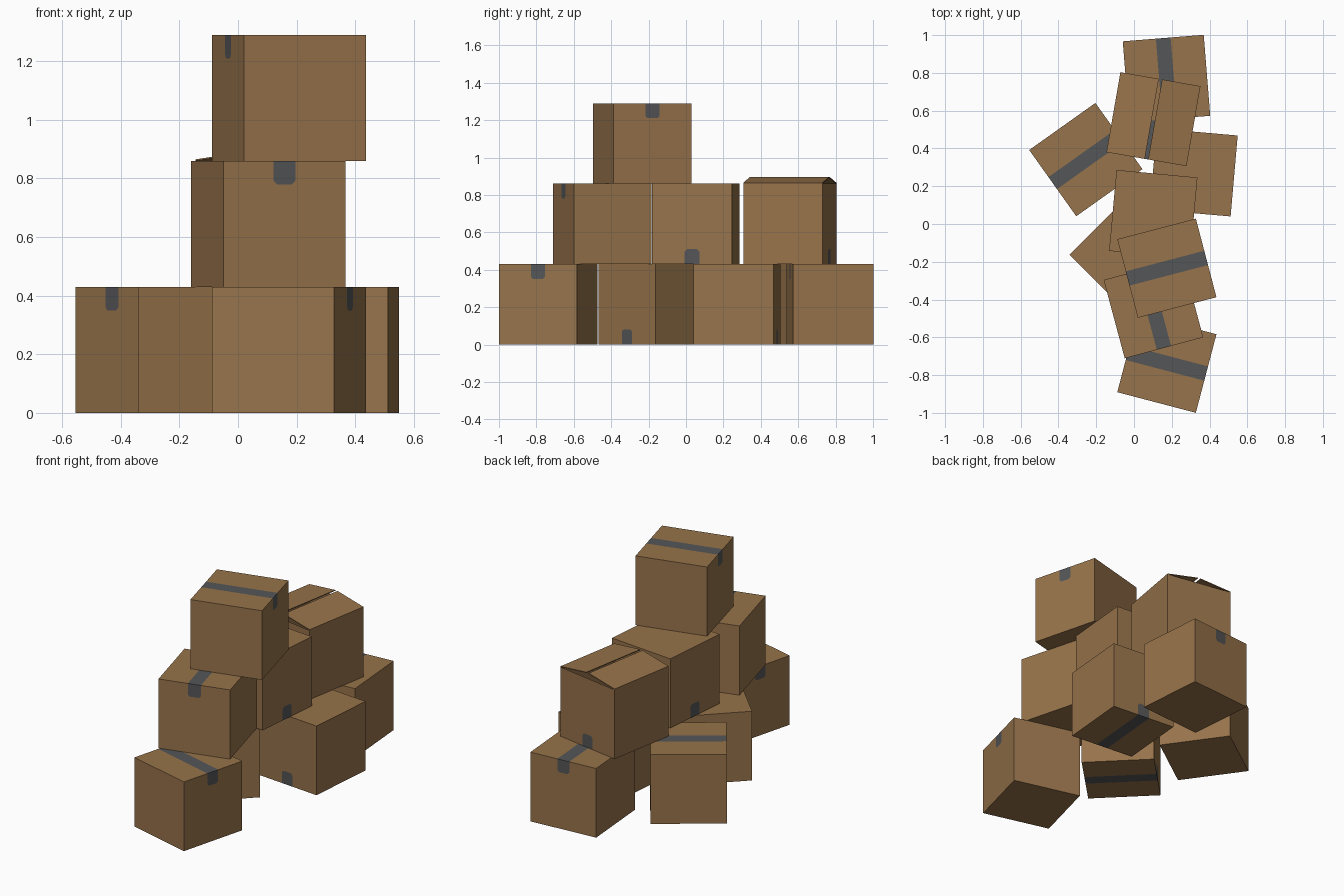
import bpy, bmesh, math
from mathutils import Matrix, Vector

if "Cube" in bpy.data.objects:
    bpy.data.objects.remove(bpy.data.objects["Cube"])

S = 0.43            # box edge length
H = S / 2
TAPE_W = 0.039      # half width of tape
TIP = H - 0.08      # height where the tape ends on the side walls
CH = 0.012          # clipped corner at the tape end


def material(name, rgb):
    m = bpy.data.materials.new(name)
    m.diffuse_color = (*rgb, 1)
    m.use_nodes = True
    m.node_tree.nodes["Principled BSDF"].inputs["Base Color"].default_value = m.diffuse_color
    return m


CARD = material("cardboard brown", (0.31, 0.172, 0.07))
TAPE = material("tape grey", (0.09, 0.092, 0.096))


def finish(bm, name, matrix):
    bm.transform(matrix)
    mesh = bpy.data.meshes.new(name)
    bm.to_mesh(mesh)
    bm.free()
    mesh.materials.append(CARD)
    mesh.materials.append(TAPE)
    ob = bpy.data.objects.new(name, mesh)
    bpy.context.collection.objects.link(ob)
    return ob


def cut(bm, co, no):
    geom = bm.verts[:] + bm.edges[:] + bm.faces[:]
    bmesh.ops.bisect_plane(bm, geom=geom, dist=1e-6, plane_co=co, plane_no=no)


def box(name, x, y, level, angle, along_x=False, flipped=False, is_open=False):
    """Box with a tape strip along its local y, folded over both ends."""
    bm = bmesh.new()
    bmesh.ops.create_cube(bm, size=S)
    # cut the tape outline into the faces
    for s in (-1, 1):
        cut(bm, (s * TAPE_W, 0, 0), (1, 0, 0))
        cut(bm, (s * TAPE_W, 0, TIP + CH), (s, 0, -1))
    cut(bm, (0, 0, TIP), (0, 0, 1))
    for f in bm.faces:
        c = f.calc_center_median()
        taped = (abs(c.x) < TAPE_W and c.z > TIP
                 and abs(c.x) - c.z < TAPE_W - TIP - CH)
        f.material_index = int(taped)
    if is_open:
        lid = [f for f in bm.faces if f.calc_center_median().z < -H + 1e-4]
        bmesh.ops.delete(bm, geom=lid, context='FACES')
    turn = math.radians(angle + (90 if along_x else 0))
    m = Matrix.Translation((x, y, H + level * S)) @ Matrix.Rotation(turn, 4, 'Z')
    if flipped:
        m = m @ Matrix.Rotation(math.pi, 4, 'Y')
    return finish(bm, name, m)


# bottom row
box("bottom_box_back", 0.172, 0.77, 0, 4.6)
box("bottom_box_left", -0.255, 0.341, 0, 35.4, along_x=True)
box("bottom_box_right", 0.316, 0.273, 0, -5, flipped=True)
box("bottom_box_middle", -0.037, -0.163, 0, 44.8, flipped=True)
box("bottom_box_front", 0.174, -0.737, 0, -14.7, along_x=True)
# middle row
box("middle_box_centre", 0.102, 0.052, 1, -5.3, along_x=True, flipped=True)
box("middle_box_front", 0.103, -0.448, 1, 15)
box("open_box", 0.103, 0.555, 1, -9.9, flipped=True, is_open=True)
# top
box("top_box", 0.174, -0.234, 2, 14.7, along_x=True)

# two half-raised flaps of the open box
THICK, RISE, GAP = 0.005, 0.036, 0.009
base = Matrix.Translation((0.103, 0.555, 2 * S)) @ Matrix.Rotation(math.radians(-9.9), 4, 'Z')
for side, name in ((-1, "flap_left"), (1, "flap_right")):
    bm = bmesh.new()
    profile = [(H, 0), (GAP, RISE - THICK), (GAP, RISE), (H, THICK)]
    face = bm.faces.new([bm.verts.new((side * px, -H, pz)) for px, pz in profile])
    ext = bmesh.ops.extrude_face_region(bm, geom=[face])
    verts = [v for v in ext["geom"] if isinstance(v, bmesh.types.BMVert)]
    bmesh.ops.translate(bm, vec=Vector((0, S, 0)), verts=verts)
    bmesh.ops.recalc_face_normals(bm, faces=bm.faces[:])
    finish(bm, name, base)
